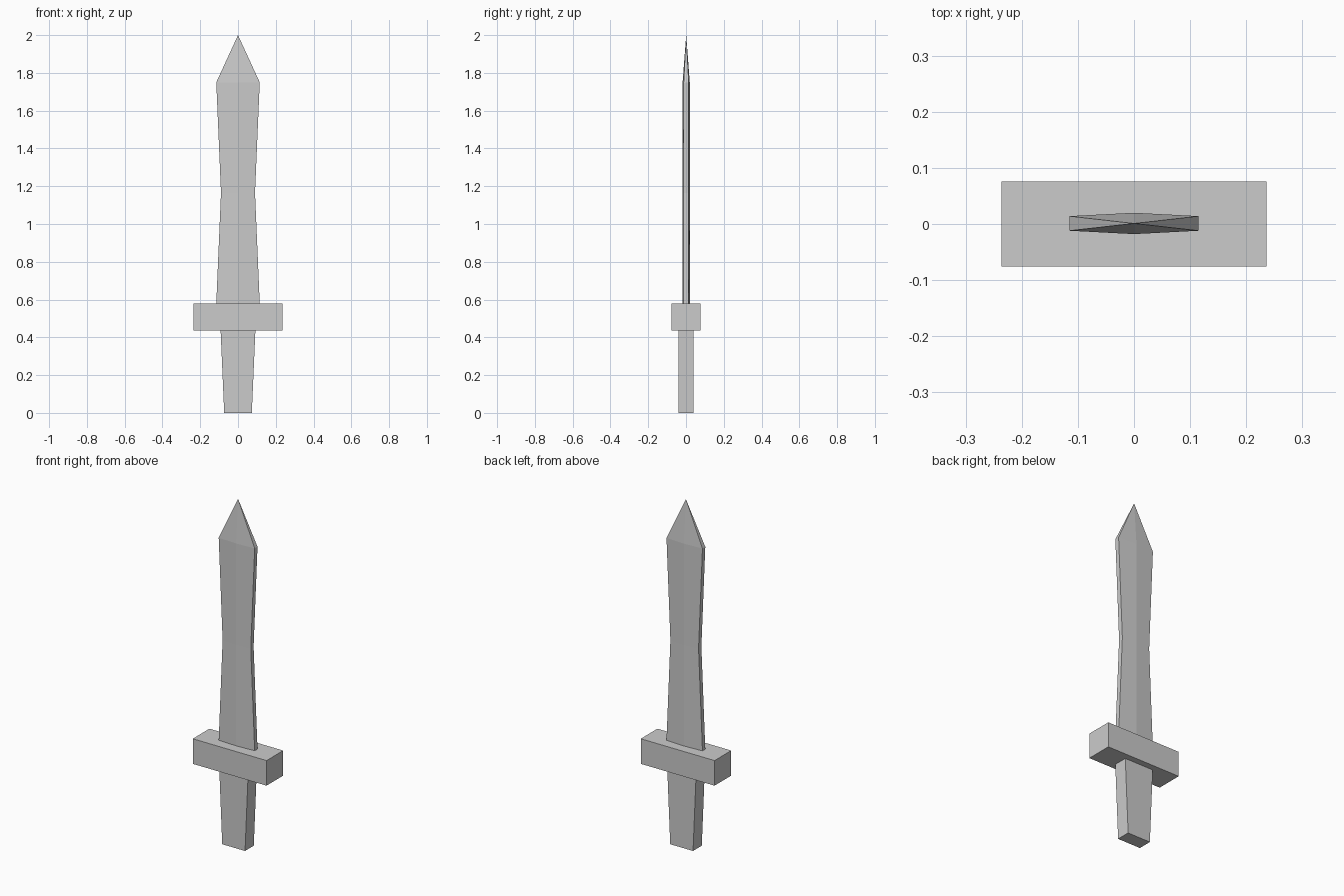
import bpy, bmesh

if "Cube" in bpy.data.objects:
    bpy.data.objects.remove(bpy.data.objects["Cube"])


def loft(name, sections, tip=None):
    """Skin a stack of (outline, z) sections; cap the ends or close to a tip point."""
    bm = bmesh.new()
    rings = [[bm.verts.new((x, y, z)) for x, y in outline] for outline, z in sections]
    n = len(rings[0])
    bm.faces.new(rings[0][::-1])
    for low, high in zip(rings, rings[1:]):
        for i in range(n):
            j = (i + 1) % n
            bm.faces.new((low[i], low[j], high[j], high[i]))
    if tip:
        apex = bm.verts.new(tip)
        for i in range(n):
            bm.faces.new((rings[-1][i], rings[-1][(i + 1) % n], apex))
    else:
        bm.faces.new(rings[-1])
    bmesh.ops.recalc_face_normals(bm, faces=bm.faces)
    mesh = bpy.data.meshes.new(name)
    bm.to_mesh(mesh)
    bm.free()
    obj = bpy.data.objects.new(name, mesh)
    bpy.context.collection.objects.link(obj)
    return obj


def rect(hx, hy):
    return [(-hx, -hy), (hx, -hy), (hx, hy), (-hx, hy)]


def blade_section(hx):
    # Flat narrow edges with a shallow central ridge on each side
    return [(-hx, -0.012), (0, -0.018), (hx, -0.012),
            (hx, 0.014), (0, 0.02), (-hx, 0.014)]


GUARD_LOW, GUARD_HIGH = 0.435, 0.58

# Tapered grip
loft("grip", [(rect(0.073, 0.04), 0), (rect(0.092, 0.04), GUARD_LOW)])

# Crossguard block
loft("crossguard", [(rect(0.236, 0.076), GUARD_LOW), (rect(0.236, 0.076), GUARD_HIGH)])

# Waisted blade with pointed tip
loft("blade", [(blade_section(0.115), GUARD_HIGH),
               (blade_section(0.09), 1.165),
               (blade_section(0.115), 1.75)], tip=(0, 0.001, 2.0))
